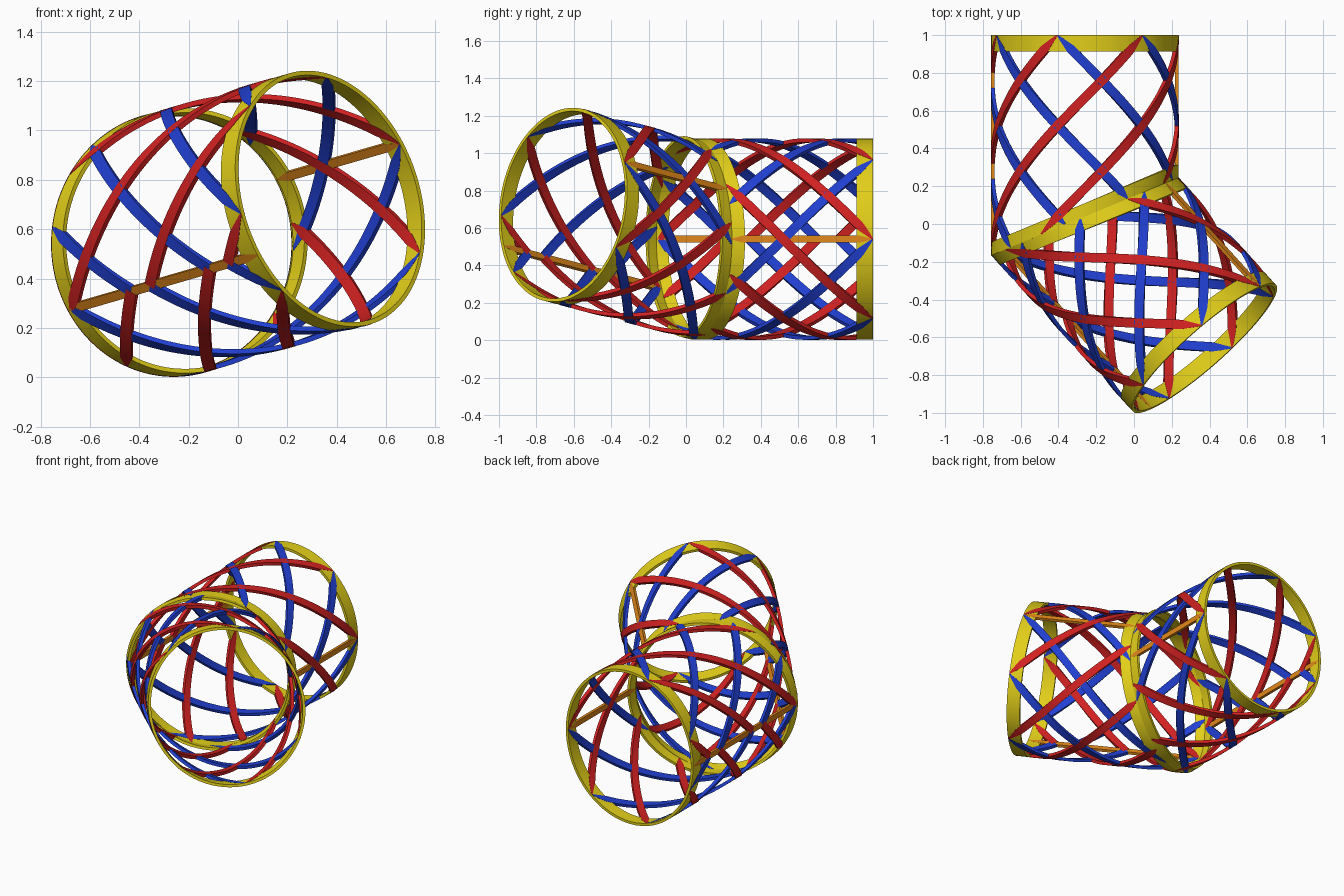
import bpy, bmesh
from math import sin, cos, tan, pi, radians
from mathutils import Vector

if "Cube" in bpy.data.objects:
    bpy.data.objects.remove(bpy.data.objects["Cube"])

R = 0.537                       # circular mitre joint
MITRE = radians(22.5)
A = R * cos(MITRE)              # short half-axis of each tube
L, THICK = 0.96, 0.018
END_BAND, JOINT_BAND = 0.088, 0.07
STEP = L / 2                    # spacing of the 45 degree lattice on the unrolled wall
MEAN, DIFF = (A + R) / 2, (R - A) / 4
HALF = pi * MEAN                # half of the girth, where the seam lies
CENTRE = Vector((-0.26, 0.04, R + 0.003))

COLORS = {"yellow": (0.76, 0.62, 0.01, 1), "red": (0.64, 0.015, 0.015, 1),
          "blue": (0.015, 0.05, 0.64, 1), "orange": (0.76, 0.25, 0.01, 1)}
MATS = {}
for cname, col in COLORS.items():
    MATS[cname] = bpy.data.materials.new(cname)
    MATS[cname].diffuse_color = col


def angle(u):
    """Ellipse angle at distance u along the girth."""
    th = u / MEAN
    for _ in range(6):
        th = (u - DIFF * sin(2 * th)) / MEAN
    return th


def cut(th):
    """Length along the tube where the mitre plane lies."""
    return A * cos(th) * tan(MITRE)


def point(frame, th, s, off):
    e1, e2, d = frame
    return CENTRE + e1 * ((A + off) * cos(th)) + e2 * ((R + off) * sin(th)) + d * s


def sweep(bm, sections, closed=False):
    """Skin a run of four-cornered sections."""
    rows = [[bm.verts.new(p) for p in sec] for sec in sections]
    n = len(rows)
    for i in range(n if closed else n - 1):
        a, b = rows[i], rows[(i + 1) % n]
        for j in range(4):
            k = (j + 1) % 4
            bm.faces.new((a[j], a[k], b[k], b[j]))
    if not closed:
        bm.faces.new(rows[0])
        bm.faces.new(rows[-1])


def finish(bm, name, color):
    bmesh.ops.recalc_face_normals(bm, faces=bm.faces)
    me = bpy.data.meshes.new(name)
    bm.to_mesh(me)
    bm.free()
    ob = bpy.data.objects.new(name, me)
    bpy.context.collection.objects.link(ob)
    me.materials.append(MATS[color])
    bpy.ops.object.select_all(action='DESELECT')
    ob.select_set(True)
    bpy.context.view_layer.objects.active = ob
    bpy.ops.object.shade_smooth_by_angle(angle=radians(35))


def ring(frame, name, lo, hi):
    bm = bmesh.new()
    secs = []
    for i in range(128):
        th = 2 * pi * i / 128
        secs.append([point(frame, th, lo(th), 0), point(frame, th, hi(th), 0),
                     point(frame, th, hi(th), -THICK), point(frame, th, lo(th), -THICK)])
    sweep(bm, secs, closed=True)
    finish(bm, name, "yellow")


def strand(bm, frame, u_end, turn, width, lift, steps=64):
    """Ribbon on the tube wall, pointed over the bands and stopped at the seam."""
    path = lambda s: u_end + turn * (s - L)
    ok = lambda s: s >= cut(angle(path(s))) and abs(path(s)) <= HALF + 1e-6
    valid = [s for s in (L - 0.002 * i for i in range(600)) if ok(s)]
    if len(valid) < 8:
        return
    s1, s0 = valid[0], valid[-1]
    ln = (turn * turn + 1) ** 0.5
    secs = []
    for i in range(steps + 1):
        s = s0 + (s1 - s0) * i / steps
        u = path(s)
        edge = min((s - cut(angle(u))) / JOINT_BAND, (L - s) / END_BAND)
        w = width / 2 * max(0.08, min(1, 0.15 + edge))
        corners = []
        for sg, off in ((1, lift), (-1, lift), (-1, -THICK - lift), (1, -THICK - lift)):
            th = angle(u + sg * w / ln)
            s2 = max(cut(th) + 0.001, min(L - 0.001, s - sg * w * turn / ln))
            corners.append(point(frame, th, s2, off))
        secs.append(corners)
    sweep(bm, secs)


def tube(name, frame):
    # bands at the joint and at the open end
    ring(frame, name + "_joint_band", cut, lambda th: cut(th) + JOINT_BAND)
    ring(frame, name + "_end_band", lambda th: L - END_BAND, lambda th: L)
    # crossing diagonal strands
    for color, turn, lift in (("red", -1, 0.0015), ("blue", 1, 0.001)):
        bm = bmesh.new()
        for i in range(-7, 8):
            strand(bm, frame, i * STEP, turn, 0.05, lift)
        finish(bm, name + "_" + color + "_strands", color)
    # straight stringers, one of them along the seam
    bm = bmesh.new()
    for u in (0, HALF):
        strand(bm, frame, u, 0, 0.038, 0.0005)
    finish(bm, name + "_stringers", "orange")


# straight rear tube
tube("rear_tube", (Vector((1, 0, 0)), Vector((0, 0, 1)), Vector((0, 1, 0))))

# front tube, turned about the normal of the mitre joint
PHI = radians(30)
u = Vector((cos(MITRE), sin(MITRE), 0))
n = Vector((sin(MITRE), -cos(MITRE), 0))
z = Vector((0, 0, 1))
w = u * cos(PHI) + z * sin(PHI)
tube("front_tube", (w * cos(MITRE) - n * sin(MITRE),
                    z * cos(PHI) - u * sin(PHI),
                    n * cos(MITRE) + w * sin(MITRE)))

for m in bpy.data.materials:
    if m.users and not m.is_grease_pencil:
        m.use_nodes = True
        m.node_tree.nodes["Principled BSDF"].inputs["Base Color"].default_value = m.diffuse_color
